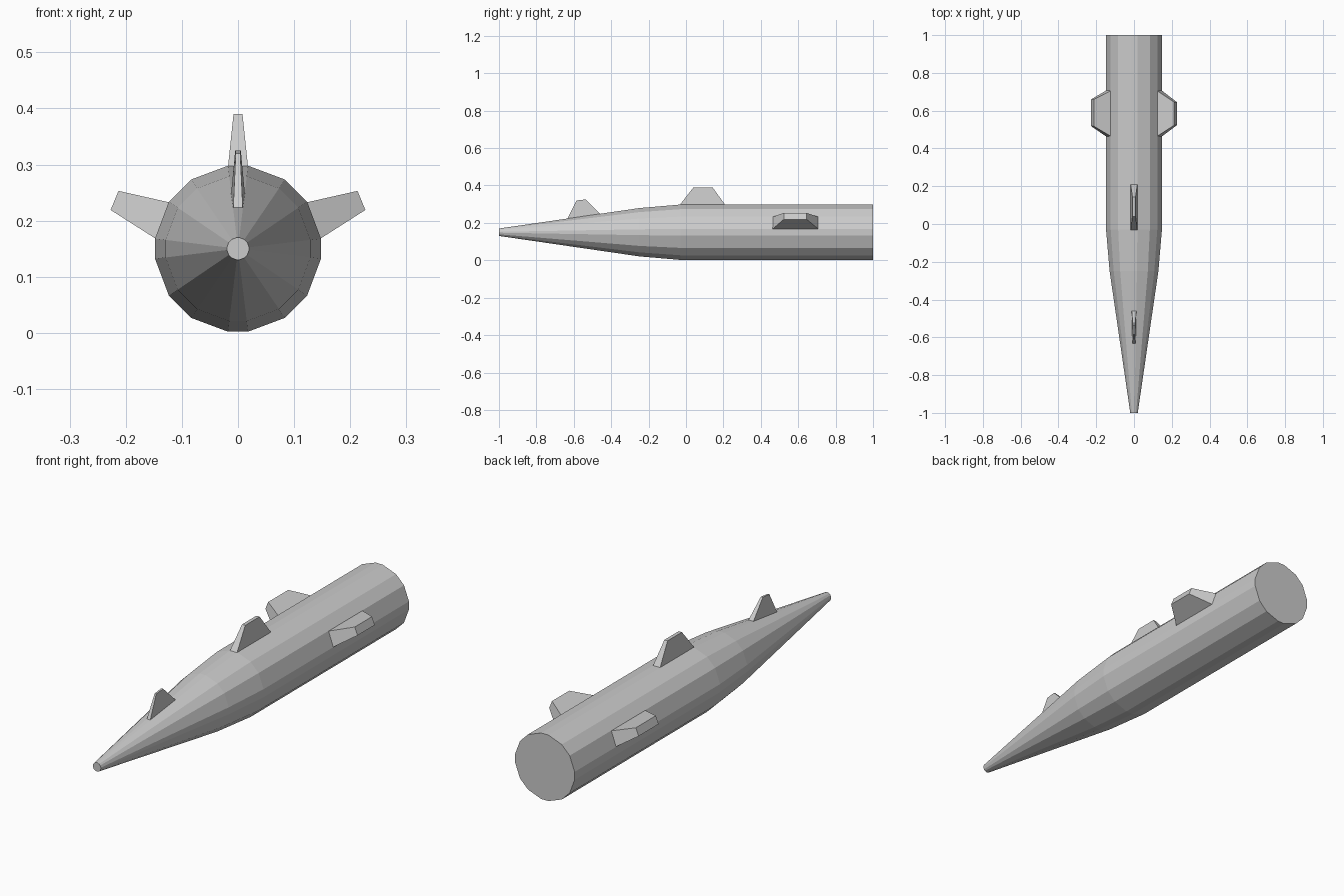
import bpy, bmesh, math

cube = bpy.data.objects.get("Cube")
if cube:
    bpy.data.objects.remove(cube, do_unlink=True)

# One plain grey for the whole model
grey = bpy.data.materials.new("plain grey")
grey.use_nodes = True
colour = (0.6, 0.6, 0.6, 1.0)
grey.diffuse_color = colour
grey.node_tree.nodes["Principled BSDF"].inputs["Base Color"].default_value = colour

AXIS_Z = 0.15


def loft(name, rings):
    """Join equal-length vertex rings with quads and cap both ends."""
    bm = bmesh.new()
    loops = [[bm.verts.new(p) for p in ring] for ring in rings]
    n = len(loops[0])
    for a, b in zip(loops, loops[1:]):
        for i in range(n):
            j = (i + 1) % n
            bm.faces.new((a[i], a[j], b[j], b[i]))
    bm.faces.new(loops[0])
    bm.faces.new(loops[-1])
    bmesh.ops.recalc_face_normals(bm, faces=bm.faces)
    mesh = bpy.data.meshes.new(name)
    bm.to_mesh(mesh)
    bm.free()
    mesh.materials.append(grey)
    obj = bpy.data.objects.new(name, mesh)
    bpy.context.collection.objects.link(obj)
    return obj


# Hull: sixteen corners with uneven spacing, swept along y
ANGLES = [q * 90 + a for q in range(4) for a in (6.9, 34.2, 55.8, 83.1)]
PROFILE = [(-1.0, 0.02), (-0.25, 0.13), (-0.03, 0.149), (1.0, 0.149)]
loft("hull", [[(r * math.cos(math.radians(a)), y, AXIS_Z + r * math.sin(math.radians(a)))
               for a in ANGLES] for y, r in PROFILE])


# Upright fins: each ring is (front y, z, half width), (back y, z, half width)
def upright_fin(name, *levels):
    loft(name, [[(-fw, fy, fz), (fw, fy, fz), (bw, by, bz), (-bw, by, bz)]
                for (fy, fz, fw), (by, bz, bw) in levels])


upright_fin("middle_fin",
            ((-0.035, 0.294, 0.018), (0.211, 0.294, 0.018)),
            ((0.04, 0.39, 0.008), (0.142, 0.39, 0.008)))
upright_fin("nose_fin",
            ((-0.64, 0.21, 0.009), (-0.452, 0.24, 0.013)),
            ((-0.585, 0.32, 0.004), (-0.537, 0.325, 0.005)))


# Side fins, growing out of one slanted hull panel on each side
def side_fin(name, side, tip_front, tip_back):
    def ring(upper, lower, front, back):
        (xu, zu), (xl, zl) = upper, lower
        return [(side * xu, front, zu), (side * xu, back, zu),
                (side * xl, back, zl), (side * xl, front, zl)]
    loft(name, [ring((0.12, 0.232), (0.147, 0.168), 0.463, 0.707),
                ring((0.213, 0.253), (0.227, 0.219), tip_front, tip_back)])


side_fin("left_fin", 1, 0.523, 0.645)
side_fin("right_fin", -1, 0.518, 0.66)
